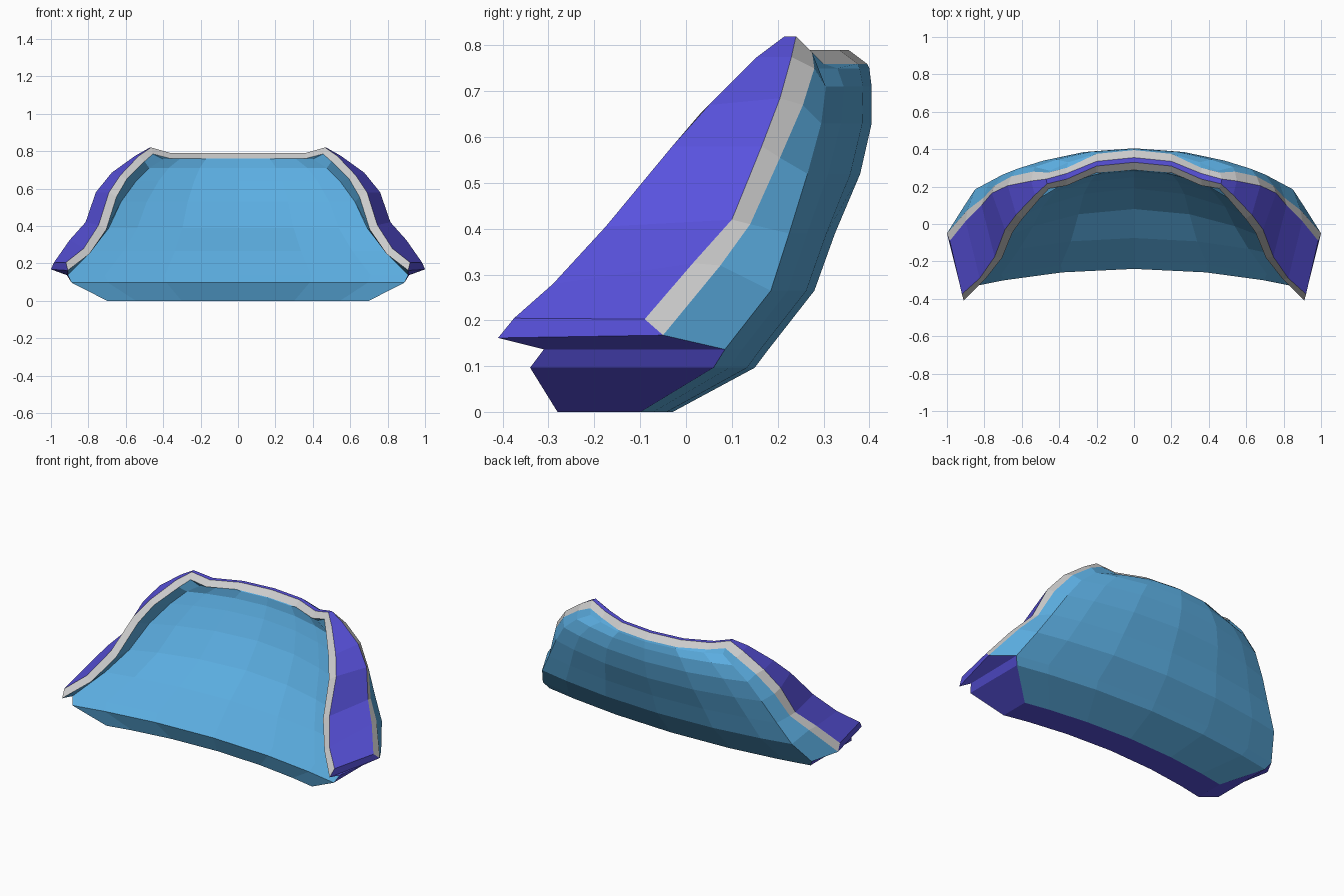
import bpy

if "Cube" in bpy.data.objects:
    bpy.data.objects.remove(bpy.data.objects["Cube"])


def material(name, rgb):
    m = bpy.data.materials.new(name)
    m.diffuse_color = (*rgb, 1)
    m.use_nodes = True
    m.node_tree.nodes["Principled BSDF"].inputs["Base Color"].default_value = m.diffuse_color
    return m


BLUE = material("blue_padding", (0.105, 0.42, 0.75))
PURPLE = material("purple_edge", (0.10, 0.085, 0.73))


def part(name, grids, mat=None):
    """Mesh from grids of points (rows x columns), mirrored across x = 0."""
    verts, faces = [], []
    for g in grids:
        n, b = len(g[0]), len(verts)
        verts += [p for row in g for p in row]
        for i in range(len(g) - 1):
            for j in range(n - 1):
                a = b + i * n + j
                faces.append((a, a + 1, a + n + 1, a + n))
    me = bpy.data.meshes.new(name)
    me.from_pydata(verts, [], faces)
    me.update()
    if mat:
        me.materials.append(mat)
    ob = bpy.data.objects.new(name, me)
    bpy.context.collection.objects.link(ob)
    mod = ob.modifiers.new("mirror", "MIRROR")
    mod.use_clip = True
    mod.merge_threshold = 0.0005


def surface(rows):
    """Curved panel: each row gives z, half width, y at the edge, y at the centre."""
    return [[(x * t, yc + (ye - yc) * t * t, z) for t in (0, 0.43, 0.78, 1)]
            for z, x, ye, yc in rows]


# Concave front and convex back panels
front = surface([
    (0, .70, -.28, -.20), (.097, .89, -.34, -.24), (.137, .91, -.31, -.20),
    (.265, .785, -.17, -.075), (.39, .69, -.07, .08), (.53, .625, .03, .19),
    (.64, .545, .12, .25), (.71, .475, .18, .28), (.757, .40, .20, .289)])
back = surface([
    (0, .70, -.10, -.03), (.097, .89, .06, .15), (.137, .915, .085, .18),
    (.265, .85, .185, .28), (.39, .775, .225, .325), (.52, .70, .265, .38),
    (.63, .625, .295, .405), (.71, .53, .305, .405), (.75, .45, .285, .40)])

# Rim lines from the top centre, round the corner and down the side
front_in = [(0, .29, .76), (.2, .275, .76), (.36, .205, .76), (.455, .19, .785),
            (.50, .14, .745), (.595, .03, .65), (.65, -.045, .555),
            (.705, -.18, .38), (.795, -.295, .25), (.91, -.41, .162)]
front_out = [(0, .33, .79), (.2, .31, .79), (.36, .24, .79), (.465, .215, .82),
             (.53, .155, .775), (.63, .05, .67), (.69, -.03, .58),
             (.745, -.175, .405), (.825, -.29, .28), (.92, -.375, .205)]
back_out = [(0, .355, .79), (.2, .335, .79), (.36, .27, .79), (.47, .24, .82),
            (.55, .23, .775), (.675, .205, .685), (.76, .165, .58),
            (.815, .10, .42), (.90, .015, .325), (.985, -.09, .203)]
back_in = [(0, .395, .76), (.2, .375, .76), (.36, .30, .76), (.46, .275, .785),
           (.54, .28, .75), (.655, .255, .67), (.745, .205, .555),
           (.805, .14, .41), (.89, .075, .32), (1.0, -.05, .168)]


def upper_edge(s):
    return s[8] + [s[i][3] for i in range(7, 1, -1)]


def lower_edge(s):
    return [s[2][3], s[1][3]] + s[0][::-1]


f_up, b_up = upper_edge(front), upper_edge(back)

part("front_panel", [front, [f_up, front_in]], BLUE)
part("back_panel", [back[::-1], [back_in, b_up]], BLUE)
part("front_trim", [[front_in, front_out]])
part("back_trim", [[back_out, back_in]])

# Outer band: over the top, along the bottom, and the step at the lower ends
ends = [[f_up[-1], b_up[-1]], [front_in[-1], back_in[-1]], [front_out[-1], back_out[-1]]]
part("edge_band", [[front_out, back_out],
                   [lower_edge(front), lower_edge(back)], ends], PURPLE)
